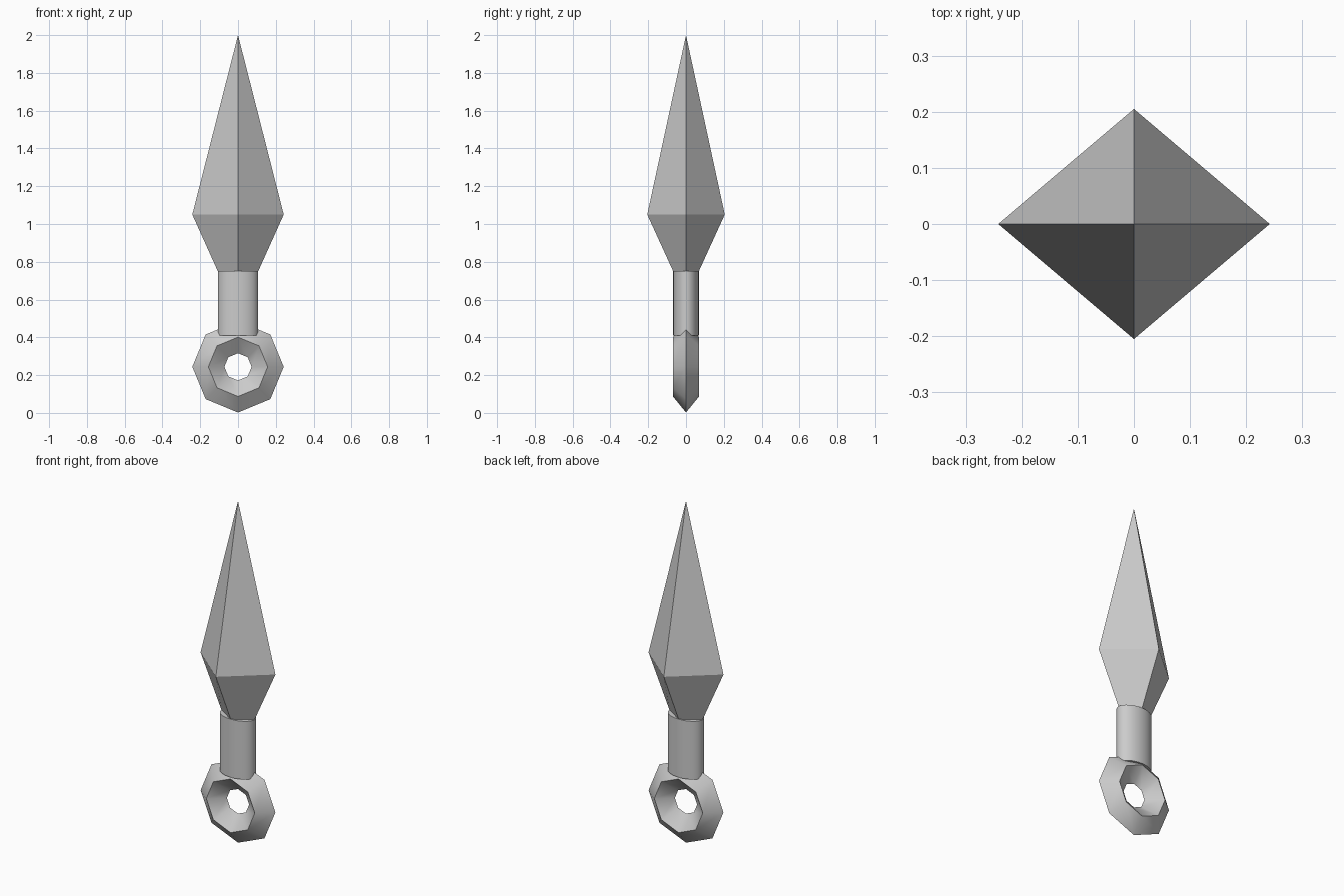
import bpy
import math

cube = bpy.data.objects.get("Cube")
if cube:
    bpy.data.objects.remove(cube, do_unlink=True)

steel = bpy.data.materials.new("grey_steel")
steel.use_nodes = True
GREY = (0.6, 0.6, 0.6, 1)
steel.diffuse_color = GREY
steel.node_tree.nodes["Principled BSDF"].inputs["Base Color"].default_value = GREY


def make_object(name, verts, faces):
    mesh = bpy.data.meshes.new(name)
    mesh.from_pydata(verts, [], faces)
    mesh.materials.append(steel)
    obj = bpy.data.objects.new(name, mesh)
    bpy.context.collection.objects.link(obj)
    return obj


def smooth(obj):
    bpy.ops.object.select_all(action="DESELECT")
    obj.select_set(True)
    bpy.context.view_layer.objects.active = obj
    bpy.ops.object.shade_smooth_by_angle(angle=math.radians(31))


def loft(name, sides, levels, tip=None):
    """Stack elliptical rings (x radius, y radius, z), closed by caps or a tip."""
    verts, faces = [], []
    for rx, ry, z in levels:
        for i in range(sides):
            a = math.tau * i / sides
            verts.append((rx * math.cos(a), ry * math.sin(a), z))
    for k in range(len(levels) - 1):
        for i in range(sides):
            j = (i + 1) % sides
            low, high = k * sides, (k + 1) * sides
            faces.append((low + i, low + j, high + j, high + i))
    faces.append(tuple(reversed(range(sides))))
    top = (len(levels) - 1) * sides
    if tip is None:
        faces.append(tuple(range(top, top + sides)))
    else:
        verts.append((0, 0, tip))
        for i in range(sides):
            faces.append((top + i, top + (i + 1) % sides, len(verts) - 1))
    return make_object(name, verts, faces)


# Four-sided blade, flat faces
loft("blade", 4, [(0.107, 0.068, 0.75), (0.242, 0.205, 1.05)], tip=2.0)

# Oval grip, sunk into the top of the ring
grip = loft("grip", 32, [(0.107, 0.068, 0.41), (0.107, 0.068, 0.75)])
smooth(grip)

# Octagonal pommel ring with a diamond section (radius, y)
section = [(0.242, 0), (0.157, 0.069), (0.072, 0), (0.157, -0.069)]
SIDES, CENTRE = 8, 0.244
ring_verts = [
    (r * math.cos(math.tau * i / SIDES), y, CENTRE + r * math.sin(math.tau * i / SIDES))
    for i in range(SIDES) for r, y in section
]
ring_faces = []
for i in range(SIDES):
    here, there = i * 4, (i + 1) % SIDES * 4
    for k in range(4):
        n = (k + 1) % 4
        ring_faces.append((here + k, here + n, there + n, there + k))
ring = make_object("pommel_ring", ring_verts, ring_faces)
smooth(ring)
